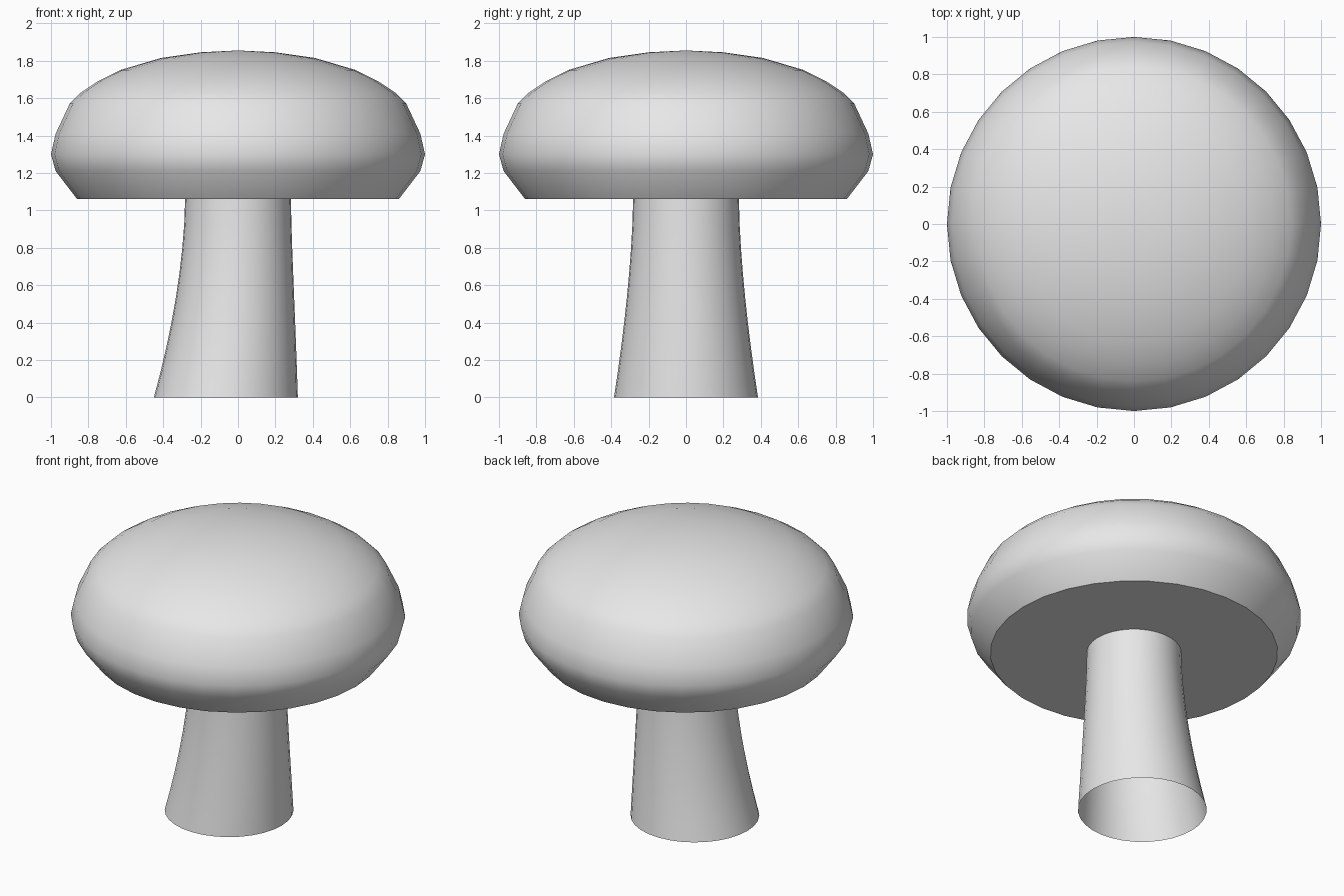
import bpy, bmesh, math

SIDES = 32

if "Cube" in bpy.data.objects:
    bpy.data.objects.remove(bpy.data.objects["Cube"], do_unlink=True)

# One plain grey for the whole model
grey = bpy.data.materials.new("light grey")
grey.use_nodes = True
grey.diffuse_color = (0.8, 0.8, 0.8, 1)
grey.node_tree.nodes["Principled BSDF"].inputs["Base Color"].default_value = (0.8, 0.8, 0.8, 1)


def loft(name, rings, bottom=False, tip=None):
    """Skin round rings given as (centre x, radius, height), bottom to top."""
    bm = bmesh.new()
    loops = []
    for cx, r, z in rings:
        angles = [math.tau * i / SIDES for i in range(SIDES)]
        loops.append([bm.verts.new((cx + r * math.cos(a), r * math.sin(a), z)) for a in angles])
    for low, high in zip(loops, loops[1:]):
        for i in range(SIDES):
            j = (i + 1) % SIDES
            bm.faces.new((low[i], low[j], high[j], high[i]))
    if bottom:
        bm.faces.new(loops[0][::-1])
    if tip is not None:
        top = bm.verts.new((0, 0, tip))
        for i in range(SIDES):
            bm.faces.new((loops[-1][i], loops[-1][(i + 1) % SIDES], top))
    mesh = bpy.data.meshes.new(name)
    bm.to_mesh(mesh)
    bm.free()
    mesh.materials.append(grey)
    obj = bpy.data.objects.new(name, mesh)
    bpy.context.collection.objects.link(obj)
    bpy.ops.object.select_all(action="DESELECT")
    obj.select_set(True)
    bpy.context.view_layer.objects.active = obj
    bpy.ops.object.shade_smooth_by_angle(angle=math.radians(35))
    return obj


# Domed cap with a flat underside
cap_profile = [(0.86, 1.06), (0.975, 1.21), (1.0, 1.3), (0.975, 1.41), (0.9, 1.57),
               (0.84, 1.63), (0.75, 1.69), (0.63, 1.75), (0.41, 1.815), (0.2, 1.845)]
loft("mushroom_cap", [(0, r, z) for r, z in cap_profile], bottom=True, tip=1.855)

# Hollow stem, flared and leaning at the foot, open at the bottom
stem_rings = []
for k in range(9):
    u = 1 - k / 8
    stem_rings.append((-0.065 * u ** 2, 0.283 + 0.102 * u ** 1.6, 1.06 * (1 - u)))
loft("mushroom_stem", stem_rings)
